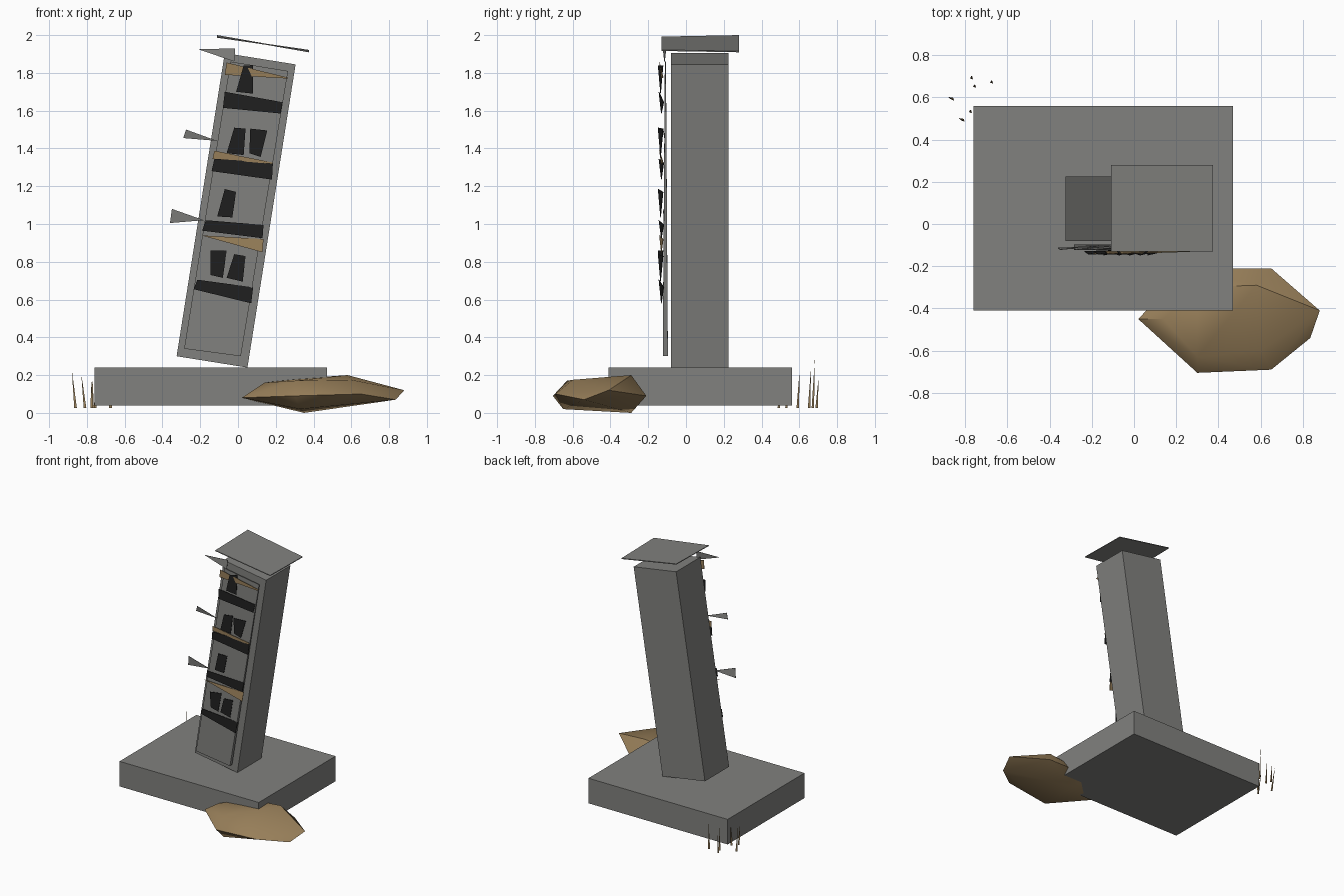
import bpy
import bmesh

cube = bpy.data.objects.get("Cube")
if cube:
    bpy.data.objects.remove(cube, do_unlink=True)


def make_material(name, color):
    mat = bpy.data.materials.new(name)
    mat.use_nodes = True
    mat.diffuse_color = (*color, 1)
    mat.node_tree.nodes["Principled BSDF"].inputs["Base Color"].default_value = (*color, 1)
    return mat


grey = make_material("stone grey", (.22, .22, .21))
black = make_material("soot black", (.015, .015, .015))
brown = make_material("earth brown", (.31, .21, .1))


def finish(name, bm, mat):
    bmesh.ops.recalc_face_normals(bm, faces=bm.faces[:])
    mesh = bpy.data.meshes.new(name)
    bm.to_mesh(mesh)
    bm.free()
    mesh.materials.append(mat)
    obj = bpy.data.objects.new(name, mesh)
    bpy.context.collection.objects.link(obj)
    return obj


def loft(name, front, back, mat):
    """Solid joining two matching outlines."""
    bm = bmesh.new()
    a = [bm.verts.new(p) for p in front]
    b = [bm.verts.new(p) for p in back]
    bm.faces.new(a)
    bm.faces.new(b[::-1])
    for i in range(len(a)):
        j = (i + 1) % len(a)
        bm.faces.new((a[i], b[i], b[j], a[j]))
    return finish(name, bm, mat)


def slab(name, outline, y_front, y_back, mat):
    """Outline in x and z, extruded along y."""
    return loft(name, [(x, y_front, z) for x, z in outline],
                [(x, y_back, z) for x, z in outline], mat)


def loose_plate(name, outline, mat, y=-.132, twist=.013):
    """Thin plate whose upper edge is swung out on one side."""
    swing = [-twist, twist] + [0] * (len(outline) - 2)
    front = [(x, y + s, z) for (x, z), s in zip(outline, swing)]
    back = [(x, py + .003, z) for x, py, z in front]
    return loft(name, front, back, mat)


# Plinth and leaning pillar
slab("plinth", [(-.76, .04), (.47, .04), (.47, .24), (-.76, .24)], -.41, .56, grey)
slab("pillar", [(-.325, .3), (.05, .24), (.305, 1.845), (-.07, 1.905)], -.08, .225, grey)

# Front panel, thinning toward the top
panel = [(-.285, .34), (.015, .3), (.265, 1.81), (-.04, 1.86)]
loft("front_panel",
     [(x, -.123 if z < 1 else -.112, z) for x, z in panel],
     [(x, -.096 if z < 1 else -.106, z) for x, z in panel], grey)

# Loose roof sheet
roof = [(-.11, -.13, 1.992), (.375, -.13, 1.922), (.375, .28, 1.915), (-.11, .28, 2)]
loft("roof_sheet", roof, [(x, y, z - .006) for x, y, z in roof], grey)

# Splinters sticking out on the right side
splinters = {
    "upper_splinter": [(-.21, 1.925), (-.015, 1.93), (-.02, 1.86)],
    "middle_splinter": [(-.275, 1.5), (-.11, 1.44), (-.29, 1.455)],
    "lower_splinter": [(-.35, 1.08), (-.18, 1.02), (-.36, 1.005)],
}
for name, outline in splinters.items():
    loose_plate(name, outline, grey, y=-.115, twist=.008)

# Wooden slats
slats = {
    "upper_slat": [(-.06, 1.855), (.265, 1.775), (.265, 1.77), (-.07, 1.79)],
    "middle_slat": [(-.125, 1.388), (.185, 1.325), (.18, 1.318), (-.135, 1.345)],
    "lower_slat": [(-.195, .94), (.135, .92), (.13, .85)],
}
for name, outline in slats.items():
    loose_plate(name, outline, brown, twist=.01)

# Dark cross bars
bars = {
    "top_bar": [(-.07, 1.7), (.235, 1.645), (.225, 1.585), (-.08, 1.615)],
    "second_bar": [(-.125, 1.345), (.185, 1.325), (.18, 1.235), (-.14, 1.28)],
    "third_bar": [(-.17, 1.02), (.135, .995), (.13, .925), (-.19, .965)],
    "bottom_bar": [(-.215, .705), (.08, .665), (.07, .58), (-.235, .655)],
}
for name, outline in bars.items():
    loose_plate(name, outline, black)

# Dark tiles between the bars
tiles = {
    "top_tile": [(.03, 1.84), (.08, 1.84), (.08, 1.69), (-.01, 1.7)],
    "second_right_tile": [(-.02, 1.51), (.04, 1.505), (.03, 1.365), (-.06, 1.375)],
    "second_left_tile": [(.065, 1.505), (.155, 1.495), (.12, 1.355), (.06, 1.375)],
    "third_tile": [(-.07, 1.185), (-.01, 1.17), (-.03, 1.035), (-.11, 1.04)],
    "bottom_right_tile": [(-.145, .86), (-.06, .86), (-.08, .715), (-.145, .73)],
    "bottom_left_tile": [(-.02, .84), (.04, .83), (.025, .695), (-.06, .715)],
}
for name, outline in tiles.items():
    loose_plate(name, outline, black, y=-.136)

# Boulder as the hull of three rings
bm = bmesh.new()
middle = [(.02, -.45, .08), (.3, -.705, .09), (.65, -.69, .1), (.835, -.54, .07),
          (.88, -.41, .12), (.65, -.21, .09), (.25, -.21, .09)]
upper = [(.14, -.45, .16), (.3, -.63, .17), (.6, -.6, .175), (.58, -.29, .2), (.3, -.3, .18)]
lower = [(.35, -.29, 0), (.33, -.65, .02), (.6, -.5, .045)]
for p in middle + upper + lower:
    bm.verts.new(p)
bmesh.ops.convex_hull(bm, input=bm.verts[:])
boulder = finish("boulder", bm, brown)
bpy.context.view_layer.objects.active = boulder
boulder.select_set(True)
bpy.ops.object.shade_smooth_by_angle(angle=.7)

# Grass blades behind the plinth, as thin pointed spikes
blades = [(-.86, .59, .23), (-.81, .49, .21), (-.775, .53, .18),
          (-.77, .69, .19), (-.755, .65, .24), (-.675, .67, .285)]
for i, (x, y, tip) in enumerate(blades):
    bm = bmesh.new()
    root = [bm.verts.new((x + dx, y + dy, .025))
            for dx, dy in ((-.007, 0), (.007, -.005), (.004, .008))]
    point = bm.verts.new((x - .02 if x < -.8 else x, y + .012, tip))
    bm.faces.new(root)
    for j in range(3):
        bm.faces.new((root[j], root[(j + 1) % 3], point))
    finish(f"grass_blade_{i + 1}", bm, brown)
